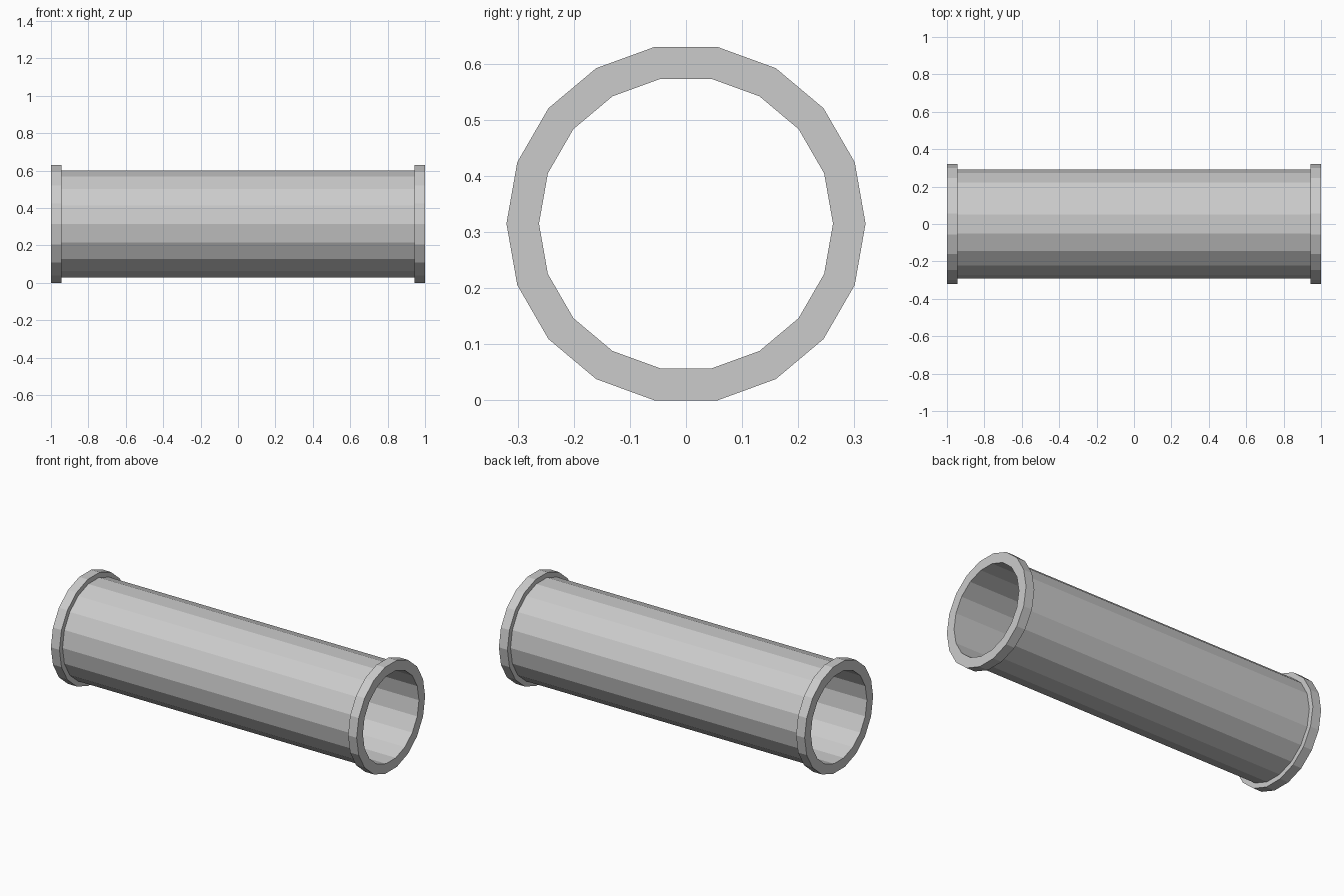
import bpy, bmesh
from math import cos, sin, pi

if "Cube" in bpy.data.objects:
    bpy.data.objects.remove(bpy.data.objects["Cube"])

SIDES = 18
BORE, WALL, FLANGE = 0.262, 0.291, 0.32
LIP = 0.944                       # inner face of each end flange
CENTRE_Z = FLANGE * cos(pi / SIDES)

# Closed wall section (x, radius): bore, flange, barrel, flange
profile = [(-1, BORE), (-1, FLANGE), (-LIP, FLANGE), (-LIP, WALL),
           (LIP, WALL), (LIP, FLANGE), (1, FLANGE), (1, BORE)]


def revolve_x(name, section, sides, z):
    """Sweep a closed section around the x axis with flat facets."""
    bm = bmesh.new()
    rings = []
    for i in range(sides):
        a = 2 * pi * i / sides
        rings.append([bm.verts.new((x, r * cos(a), r * sin(a) + z))
                      for x, r in section])
    n = len(section)
    for i in range(sides):
        a, b = rings[i], rings[(i + 1) % sides]
        for j in range(n):
            k = (j + 1) % n
            bm.faces.new((a[j], a[k], b[k], b[j]))
    bmesh.ops.recalc_face_normals(bm, faces=bm.faces)
    mesh = bpy.data.meshes.new(name)
    bm.to_mesh(mesh)
    bm.free()
    obj = bpy.data.objects.new(name, mesh)
    bpy.context.collection.objects.link(obj)
    return obj


# Hollow pipe with a flange at both ends
revolve_x("flanged_pipe", profile, SIDES, CENTRE_Z)
